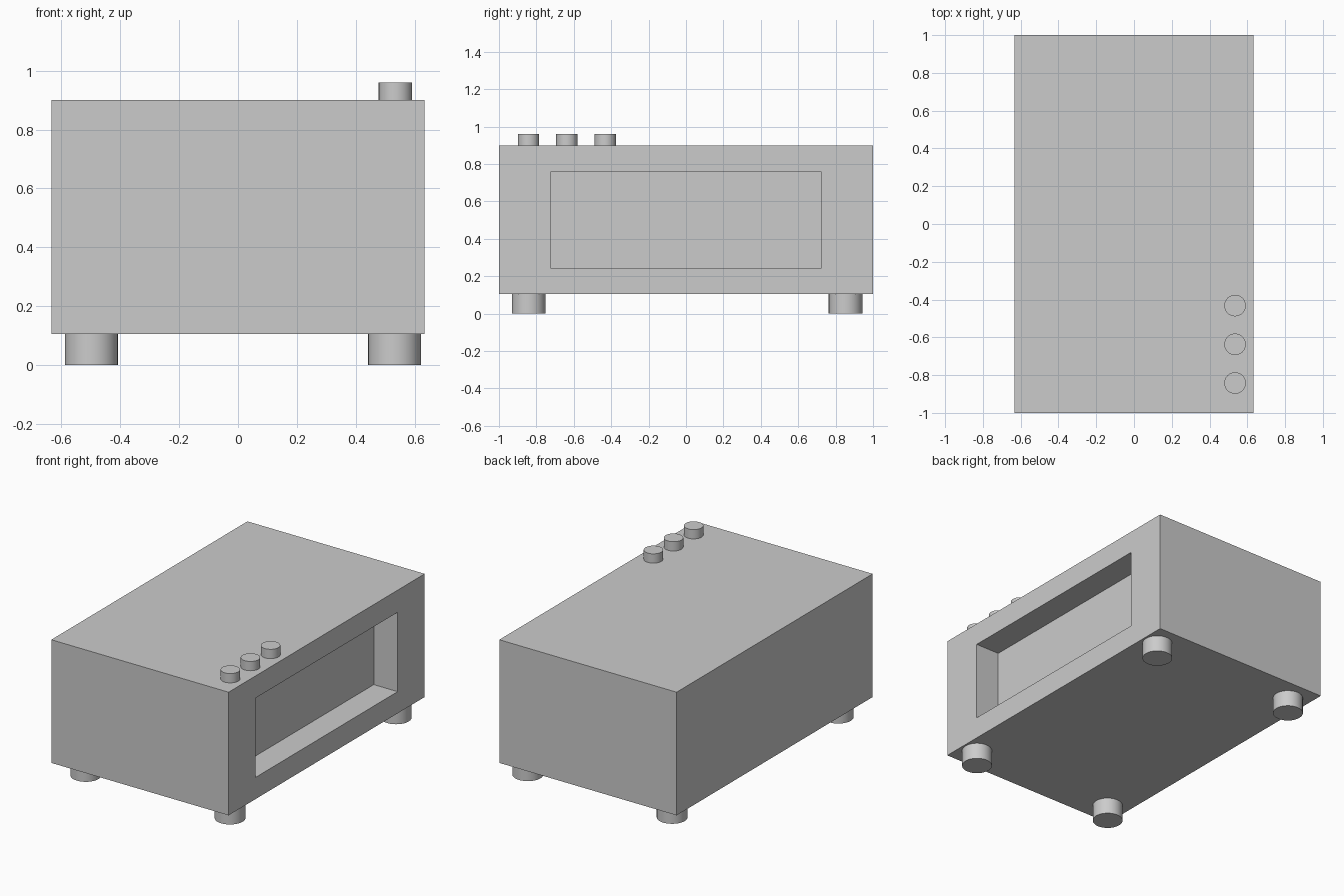
import bpy, bmesh, math
from mathutils import Matrix, Vector

if "Cube" in bpy.data.objects:
    bpy.data.objects.remove(bpy.data.objects["Cube"])

HALF_X, HALF_Y = 0.633, 1.0
BOTTOM, TOP = 0.105, 0.9


def disc(name, x, y, z0, z1, radius):
    """Upright short cylinder with smooth sides and sharp rims."""
    bpy.ops.mesh.primitive_cylinder_add(vertices=32, radius=radius, depth=z1 - z0,
                                        location=(x, y, (z0 + z1) / 2))
    ob = bpy.context.object
    ob.name = name
    bpy.ops.object.shade_smooth_by_angle(angle=math.radians(30))
    return ob


# Cabinet: a box whose right side is inset and pushed in to form the window recess
bm = bmesh.new()
size = Matrix.Diagonal((2 * HALF_X, 2 * HALF_Y, TOP - BOTTOM, 1))
bmesh.ops.create_cube(bm, size=1, matrix=Matrix.Translation((0, 0, (TOP + BOTTOM) / 2)) @ size)
side = max(bm.faces, key=lambda f: f.calc_center_median().x)
bmesh.ops.inset_region(bm, faces=[side], thickness=0.15)
for v in side.verts:
    v.co.y = math.copysign(0.724, v.co.y)
    v.co.z = 0.757 if v.co.z > 0.5 else 0.245
window = bmesh.ops.extrude_discrete_faces(bm, faces=[side])["faces"][0]
bmesh.ops.translate(bm, verts=window.verts[:], vec=Vector((-0.17, 0, 0)))
bmesh.ops.recalc_face_normals(bm, faces=bm.faces[:])
mesh = bpy.data.meshes.new("cabinet")
bm.to_mesh(mesh)
bm.free()
bpy.context.collection.objects.link(bpy.data.objects.new("cabinet", mesh))

# Four feet
for side_name, x in (("left", -0.498), ("right", 0.532)):
    for end_name, y in (("front", -0.841), ("back", 0.853)):
        disc(f"{end_name}_{side_name}_foot", x, y, 0, BOTTOM, 0.09)

# Row of buttons on the top, along the right edge
for i in range(3):
    disc(f"button_{i + 1}", 0.535, -0.842 + 0.205 * i, TOP, 0.96, 0.057)
